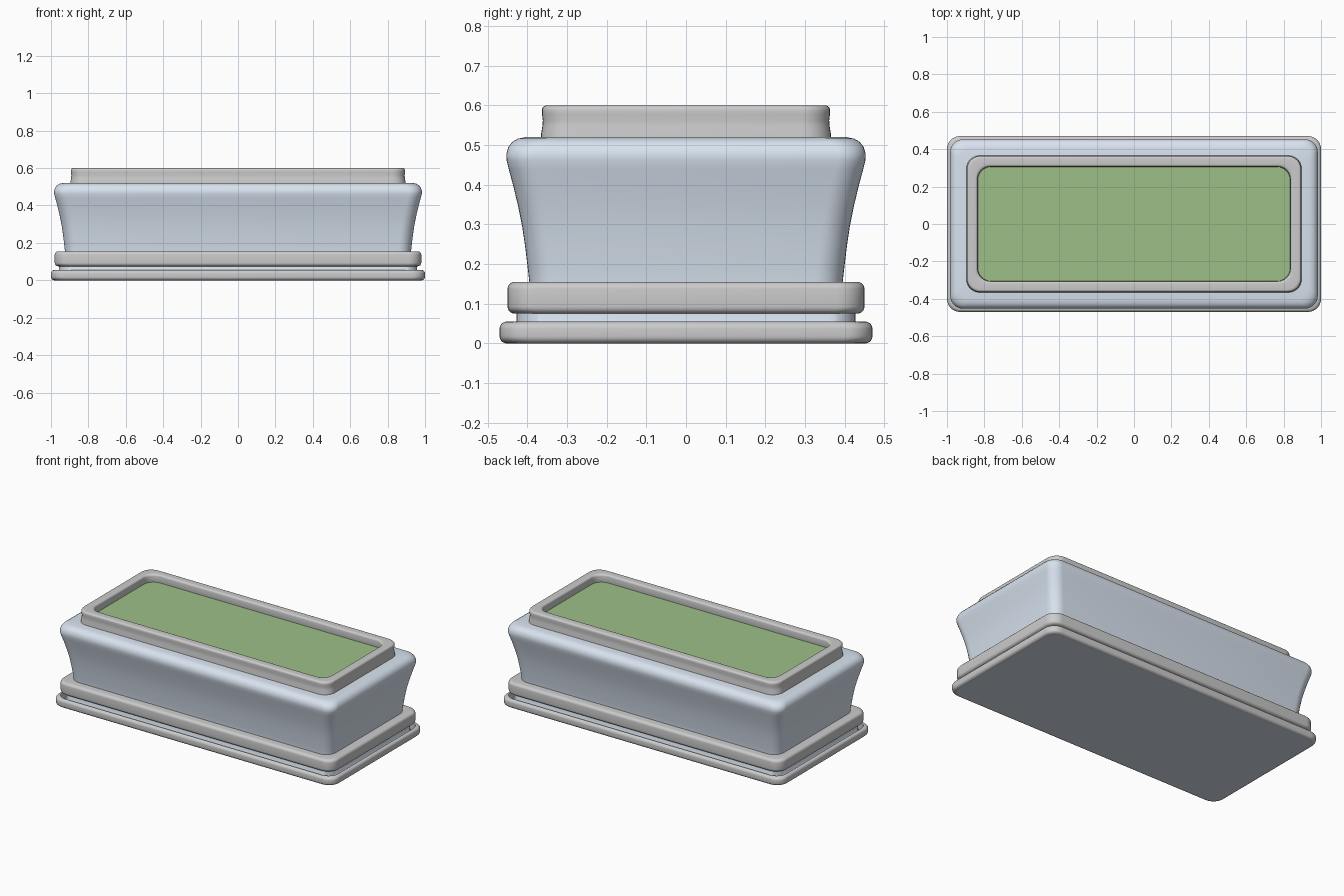
import bpy, bmesh, math

if "Cube" in bpy.data.objects:
    bpy.data.objects.remove(bpy.data.objects["Cube"])

DX = 0.53  # the box is this much longer in x than in y, per side


def material(name, color):
    m = bpy.data.materials.new(name)
    m.diffuse_color = (*color, 1)
    m.use_nodes = True
    m.node_tree.nodes["Principled BSDF"].inputs["Base Color"].default_value = m.diffuse_color
    return m


def outline(half_y, z, r, seg=8):
    """Points of a rounded rectangle at height z."""
    pts = []
    for i, (sx, sy) in enumerate(((1, 1), (-1, 1), (-1, -1), (1, -1))):
        for k in range(seg + 1):
            a = math.pi / 2 * (i + k / seg)
            pts.append((sx * (half_y + DX - r) + r * math.cos(a),
                        sy * (half_y - r) + r * math.sin(a), z))
    return pts


def loft(name, profile, r=0.07, closed=False, mat=None):
    """Sweep a (half_y, z) profile round a rounded rectangle; cap it unless closed."""
    bm = bmesh.new()
    rings = [[bm.verts.new(p) for p in outline(h, z, r)] for h, z in profile]
    pairs = list(zip(rings, rings[1:]))
    if closed:
        pairs.append((rings[-1], rings[0]))
    for a, b in pairs:
        for i in range(len(a)):
            j = (i + 1) % len(a)
            bm.faces.new((a[i], a[j], b[j], b[i]))
    if not closed:
        bm.faces.new(rings[-1])
        if len(rings) > 1:
            bm.faces.new(rings[0][::-1])
    bmesh.ops.recalc_face_normals(bm, faces=bm.faces)
    me = bpy.data.meshes.new(name)
    bm.to_mesh(me)
    bm.free()
    ob = bpy.data.objects.new(name, me)
    bpy.context.collection.objects.link(ob)
    if mat:
        me.materials.append(mat)
    bpy.ops.object.select_all(action='DESELECT')
    ob.select_set(True)
    bpy.context.view_layer.objects.active = ob
    bpy.ops.object.shade_smooth_by_angle(angle=math.radians(40))
    return ob


def arc(cx, cz, r, a0, a1, n=5):
    """Quarter-round for a profile corner, angles in degrees."""
    return [(cx + r * math.cos(math.radians(a0 + (a1 - a0) * k / n)),
             cz + r * math.sin(math.radians(a0 + (a1 - a0) * k / n)))
            for k in range(n + 1)]


def band(name, inner, outer, z0, z1, r):
    """Moulding strip with rounded outer edges."""
    prof = [(inner, z0)] + arc(outer - r, z0 + r, r, -90, 0) \
        + arc(outer - r, z1 - r, r, 0, 90) + [(inner, z1)]
    return loft(name, prof, closed=True)


blue = material("blue_stone", (0.69, 0.77, 0.87))
green = material("grass_green", (0.34, 0.53, 0.25))

# flared trough body, with its foot running through the base mouldings
flare = [(0.3945, 0.15), (0.399, 0.19), (0.405, 0.24), (0.413, 0.295),
         (0.423, 0.345), (0.435, 0.395), (0.447, 0.44)]
shoulder = [(0.4525, 0.462), (0.453, 0.478), (0.448, 0.495), (0.438, 0.508),
            (0.424, 0.516), (0.405, 0.52), (0.33, 0.52)]
loft("trough_body", [(0.45, 0), (0.427, 0.03), (0.427, 0.1), (0.3945, 0.11)]
     + flare + shoulder, mat=blue)

# two base mouldings
band("lower_base_moulding", 0.45, 0.47, 0.0, 0.055, 0.018)
band("upper_base_moulding", 0.38, 0.45, 0.075, 0.155, 0.018)

# top rim with slightly hollowed outer face
rim = [(0.315, 0.515), (0.366, 0.515), (0.365, 0.53), (0.362, 0.548),
       (0.361, 0.562), (0.363, 0.578)] \
    + arc(0.351, 0.588, 0.012, 0, 90) + arc(0.319, 0.588, 0.012, 90, 180) \
    + [(0.305, 0.56)]
loft("top_rim", rim, closed=True)

# planted surface inside the rim
loft("grass_bed", [(0.309, 0.55)], mat=green)
